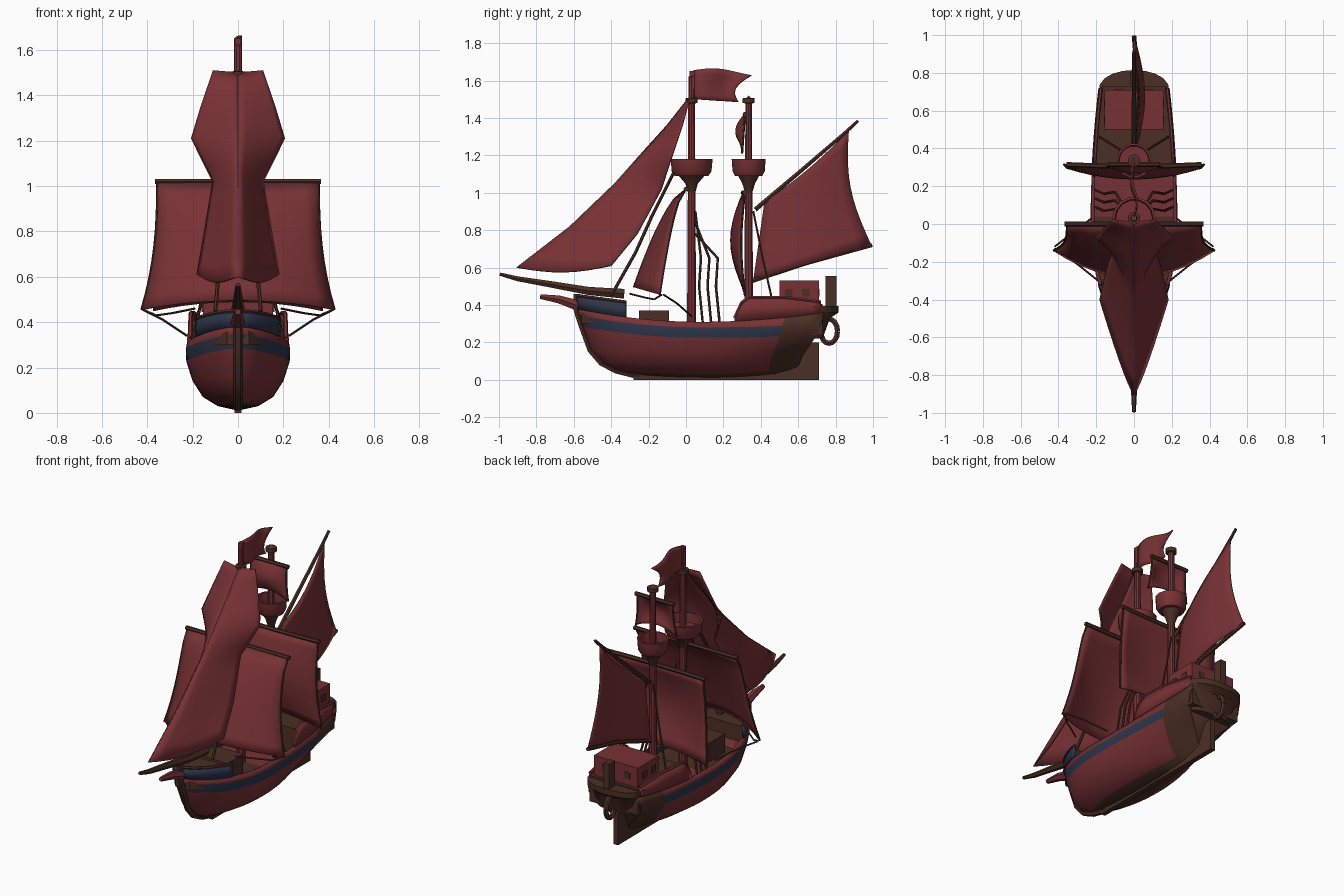
import bpy, bmesh, math
from math import sin, cos, pi

if "Cube" in bpy.data.objects:
    bpy.data.objects.remove(bpy.data.objects["Cube"])

def material(name, c):
    m = bpy.data.materials.new(name)
    m.diffuse_color = (*c, 1)
    m.use_nodes = True
    m.node_tree.nodes["Principled BSDF"].inputs["Base Color"].default_value = m.diffuse_color
    return m
RED = material("dark_red", (0.185, 0.031, 0.035))
BROWN = material("dark_brown", (0.07, 0.028, 0.018))
BLUE = material("navy_blue", (0.026, 0.036, 0.068))

def finish(name, bm, mats, thick=0, offset=-1):
    bmesh.ops.remove_doubles(bm, verts=bm.verts, dist=0.0005)
    bmesh.ops.recalc_face_normals(bm, faces=bm.faces)
    me = bpy.data.meshes.new(name)
    bm.to_mesh(me)
    bm.free()
    ob = bpy.data.objects.new(name, me)
    bpy.context.collection.objects.link(ob)
    for m in mats:
        me.materials.append(m)
    if thick:
        s = ob.modifiers.new("thickness", "SOLIDIFY")
        s.thickness, s.offset = thick, offset
    return ob

def grid(bm, rows, mat=lambda i, j: 0, wrap=False):
    vs = [[bm.verts.new(p) for p in r] for r in rows]
    n = len(rows[0])
    for i in range(len(vs) - 1):
        for j in range(n if wrap else n - 1):
            k = (j + 1) % n
            f = bm.faces.new((vs[i][j], vs[i][k], vs[i + 1][k], vs[i + 1][j]))
            f.material_index = mat(i, j)
    return vs

def sheet(name, fn, nu, nv, mat, thick=0.008):
    bm = bmesh.new()
    grid(bm, [[fn(i / nu, j / nv) for i in range(nu + 1)] for j in range(nv + 1)])
    return finish(name, bm, [mat], thick, 0)

def box(name, x0, x1, y0, y1, z0, z1, mat):
    bm = bmesh.new()
    bmesh.ops.create_cube(bm, size=1)
    for v in bm.verts:
        v.co = ((x0 + x1) / 2 + v.co.x * (x1 - x0), (y0 + y1) / 2 + v.co.y * (y1 - y0),
                (z0 + z1) / 2 + v.co.z * (z1 - z0))
    return finish(name, bm, [mat])

def tube(name, pts, r, mat, r2=None):
    cu = bpy.data.curves.new(name, "CURVE")
    cu.dimensions, cu.bevel_depth, cu.bevel_resolution, cu.use_fill_caps = "3D", 1, 1, True
    sp = cu.splines.new("POLY")
    sp.points.add(len(pts) - 1)
    for i, (p, q) in enumerate(zip(sp.points, pts)):
        p.co = (*q, 1)
        p.radius = r + ((r2 or r) - r) * i / (len(pts) - 1)
    ob = bpy.data.objects.new(name, cu)
    bpy.context.collection.objects.link(ob)
    cu.materials.append(mat)
    bpy.ops.object.select_all(action="DESELECT")
    ob.select_set(True)
    bpy.context.view_layer.objects.active = ob
    bpy.ops.object.convert(target="MESH")

def lathe(name, prof, y, mat, n=14):
    bm = bmesh.new()
    grid(bm, [[(r * cos(2 * pi * k / n), y + r * sin(2 * pi * k / n), z) for k in range(n)]
              for r, z in prof], wrap=True)
    return finish(name, bm, [mat])

# Hull waterlines: z mid, z bow, z stern, y bow, y stern, half width, stern taper
ROWS = [(.01, .02, .03, -.25, .56, 0, 0), (.03, .05, .07, -.37, .60, .09, .85),
        (.07, .09, .12, -.45, .62, .155, .7), (.14, .16, .18, -.51, .66, .2, .45),
        (.225, .285, .24, -.555, .70, .228, .25), (.28, .345, .295, -.575, .72, .23, .2),
        (.31, .38, .36, -.585, .74, .225, .2)]
NU = 24

def hull_point(row, u, s=1):
    zm, zb, zs, y0, y1, w, taper = row
    u = min(max(u, 0), 1)
    if u < .45:
        p = (1 - (1 - u / .45) ** 2.2) ** .6
    else:
        p = 1 - taper * ((u - .45) / .55) ** 2
    z = zm + (zb - zm) * max(0, 1 - 2 * u) ** 2 + (zs - zm) * max(0, 2 * u - 1) ** 2
    return (s * w * p, y0 + (y1 - y0) * u, z)

def rim(y, s=1):
    return hull_point(ROWS[-1], (y + .585) / 1.325, s)

section = [(-1, r) for r in reversed(ROWS)] + [(1, r) for r in ROWS[1:]]
def hull_colour(i, j):
    level = 5 - j if j < 6 else j - 6
    if i >= NU - 3 or level == 0:
        return 1
    return 2 if level == 4 else 0
bm = bmesh.new()
vs = grid(bm, [[hull_point(r, (i / NU) ** 1.3, s) for s, r in section] for i in range(NU + 1)], hull_colour)
bm.faces.new(vs[-1]).material_index = 1
finish("hull", bm, [RED, BROWN, BLUE], .015)

# Decks and bulwarks that follow the hull outline
def deck(name, y0, y1, z0, z1, mat, scale=.94, n=10):
    ys = [y0 + (y1 - y0) * i / n for i in range(n + 1)]
    ring = [(rim(y)[0] * scale, y) for y in ys] + [(-rim(y)[0] * scale, y) for y in reversed(ys)]
    bm = bmesh.new()
    vs = grid(bm, [[(x, y, z) for x, y in ring] for z in (z0, z1)], wrap=True)
    for r in vs:
        bm.faces.new(r)
    finish(name, bm, [mat])

def bulwark(name, y0, y1, top, mat):
    for s in (-1, 1):
        def pt(u, v):
            y = y0 + (y1 - y0) * u
            x, y, z = rim(y, s)
            return (x * (1 - .04 * v), y, z + (top(u) - z) * v)
        sheet(name, pt, 12, 1, mat, .012)
        tube(name + "_rail", [pt(i / 12, 1) for i in range(13)], .01, BROWN if mat == BLUE else mat)

deck("main_deck_fore", -.32, .04, .22, .25, BROWN)
deck("main_deck_waist", .04, .31, .22, .25, RED)
deck("forecastle_deck", -.56, -.33, .3, .40, BROWN, .92)
deck("quarter_deck", .3, .73, .24, .405, BROWN)
bulwark("forecastle_side", -.585, -.32, lambda u: .45 - .035 * u, BLUE)
bulwark("quarter_side", .26, .72, lambda u: min(.33 + u, .44) - .06 * max(0, u - .6), RED)
box("hatch", -.1, .1, -.25, -.09, .25, .37, BROWN)

# Cabin with windows
box("cabin", -.155, .155, .5, .71, .38, .53, RED)
for x in (-.157, .157):
    for y in (.55, .64):
        box("side_window", x - .003, x + .003, y - .02, y + .02, .445, .485, BROWN)
for x in (-.08, .08):
    box("rear_window", x - .02, x + .02, .708, .714, .445, .485, BROWN)

# Keel, stem, rudder and stern gallery
box("keel", -.015, .015, -.28, .55, 0, .03, BROWN)
box("rudder", -.016, .016, .48, .71, 0, .2, BROWN)
tube("stem", [(0, r[3], r[1]) for r in ROWS] + [(0, -.585, .46)], .02, BROWN)
def arc(w, depth, z):
    return [(w * cos(pi * k / 10), .68 + depth * sin(pi * k / 10) ** .7, z) for k in range(11)]
bm = bmesh.new()
vs = grid(bm, [arc(.14, .05, .22), arc(.17, .09, .33), arc(.19, .135, .36), arc(.19, .135, .395)], wrap=True)
bm.faces.new(vs[0])
bm.faces.new(vs[-1])
finish("stern_gallery", bm, [BROWN])
box("rudder_head", -.02, .02, .745, .805, .36, .555, BROWN)
tube("stern_ring", [(0, .765 + .045 * cos(a * pi / 8), .26 + .065 * sin(a * pi / 8)) for a in range(17)], .016, BROWN)

# Bowsprit and beak
tube("bowsprit", [(0, -.995, .565), (0, -.9, .54), (0, -.72, .51), (0, -.52, .475), (0, -.33, .46)], .01, BROWN, .03)
tube("beak", [(0, -.78, .445), (0, -.68, .43), (0, -.54, .385)], .014, RED, .035)

# Masts and lookouts
for name, y, top, r in (("main", .03, 1.62, .115), ("mizzen", .335, 1.5, .093)):
    lathe(name + "_mast", [(0, .2), (.026, .2), (.018, top), (0, top + .02)], y, RED, 10)
    lathe(name + "_lookout", [(0, 1.085), (r * .8, 1.09), (r * .95, 1.115), (r, 1.18), (r * .88, 1.18),
                              (r * .84, 1.12), (0, 1.12)], y, RED)
    lathe(name + "_lookout_base", [(.02, 1.0), (.035, 1.05), (r * .65, 1.095), (0, 1.095)], y, BROWN)
    lathe(name + "_cap", [(0, 1.475), (.033, 1.48), (.033, 1.505), (0, 1.51)], y, BROWN)

# Square sails with their yards
def square_sail(name, w0, w1, z0, z1, edge_y, belly):
    def pt(u, v):
        a = 2 * u - 1
        d = 1 - a * a
        return (a * (w1 + (w0 - w1) * (1 - v) ** 2.5), edge_y(v) - belly(v) * d,
                z0 + (z1 - z0) * v + .04 * d * (1 - v))
    sheet(name, pt, 12, 10, RED)
    tube(name + "_yard", [(a * (w1 + .012), pt((a + 1) / 2, 1)[1], z1) for a in (-1, -.5, 0, .5, 1)], .013, BROWN)
    for u in (0, 1):
        tube(name + "_edge_rope", [pt(u, k / 8) for k in range(9)], .006, BROWN)
square_sail("main_sail", .425, .355, .455, 1.02, lambda v: -.14 * (1 - v) ** .6, lambda v: .14 * (1 - v) ** .7)
square_sail("mizzen_sail", .37, .345, .45, 1.0, lambda v: .315 - .02 * sin(pi * v), lambda v: .045 * sin(pi * v) + .01)
square_sail("mizzen_topsail", .145, .125, 1.21, 1.42, lambda v: .3 + .015 * v, lambda v: .04 * sin(pi * v))

# Ridged headsail: rows run from the central stay to the flared edge
RIDGE = [(.01, 1.5), (-.1, 1.36), (-.2, 1.25), (-.38, 1.05), (-.62, .82), (-.905, .6)]
EDGE = [(.11, .02, 1.51), (.16, -.02, 1.36), (.205, -.07, 1.21), (.11, -.13, 1.02), (.15, -.26, .78), (.18, -.4, .61)]
for s in (-1, 1):
    def head(u, v):
        i = min(int(v * 5), 4)
        t = v * 5 - i
        ry, rz = [RIDGE[i][k] + (RIDGE[i + 1][k] - RIDGE[i][k]) * t for k in (0, 1)]
        ex, ey, ez = [EDGE[i][k] + (EDGE[i + 1][k] - EDGE[i][k]) * t for k in (0, 1, 2)]
        return (s * ex * u ** .85, ry + (ey - ry) * u, rz + (ez - rz) * u - .03 * v ** 4 * sin(pi * u))
    sheet("headsail", head, 8, 15, RED)

# Stern lateen sail with spar and boom
def lateen(u, v):
    y0, y1 = .36 + .06 * v, .99 - .12 * v - .05 * sin(pi * v)
    return (.055 * sin(pi * u) * (1 - .5 * v), y0 + (y1 - y0) * u,
            (.53 + .19 * u) * (1 - v) + (.95 + .38 * u) * v - .02 * sin(pi * u) * v)
sheet("lateen_sail", lateen, 10, 10, RED)
tube("lateen_spar", [(0, .37, .91), (0, .6, 1.105), (0, .85, 1.32), (0, .92, 1.385)], .014, BROWN, .009)
tube("lateen_boom", [(0, .345, .525), (.03, .65, .625), (0, .995, .72)], .012, BROWN)

# Swallow-tailed flag
box("flag_staff", -.014, .014, .018, .046, 1.5, 1.65, RED)
sheet("flag", lambda u, v: (.015 * sin(2 * pi * u), .04 + u * (.24 + .07 * v - .05 * sin(pi * v)),
                            1.5 + .155 * v + .015 * sin(pi * u * 1.3) * v - .015 * u), 10, 6, RED)

# Rigging
for s in (-1, 1):
    for k in range(3):
        y = .09 + .045 * k
        tube("main_shroud", [(s * .03, .05, .9 - .06 * k), (s * .1, y - .01, .65), (s * .16, y - .02, .5), (s * .205, y, .3)], .007, BROWN)
    tube("mizzen_shroud", [(s * .02, .36, .9), (s * .1, .41, .65), (s * .18, .46, .43)], .006, BROWN)
    tube("forestay", [(s * .03, -.06, 1.12), (s * .06, -.18, .88), (s * .08, -.27, .68), (s * .1, -.4, .45)], .009, BROWN)
    tube("sheet_rope", [(s * .42, -.13, .455), (s * .36, -.17, .43), (s * .29, -.22, .44), (s * .19, -.3, .46)], .005, BROWN)
    tube("brace_rope", [(s * .42, -.12, .455), (s * .33, -.05, .41), (s * .225, .03, .34)], .005, BROWN)

# Smooth shading with sharp edges kept
bpy.ops.object.select_all(action="SELECT")
bpy.ops.object.shade_smooth_by_angle(angle=math.radians(35))
